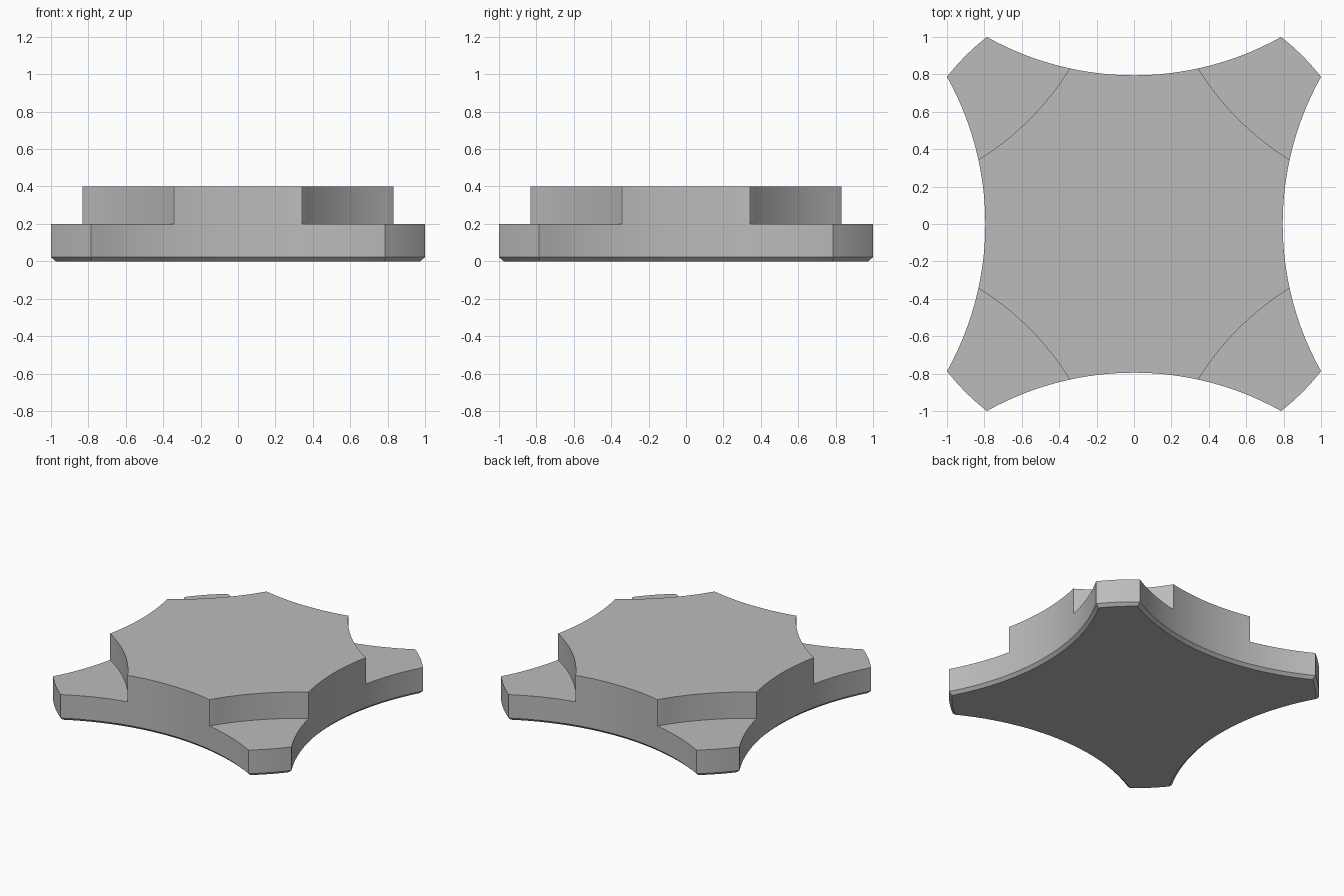
import bpy
import bmesh
from math import cos, sin, hypot, pi, radians
from mathutils import Matrix, Vector

cube = bpy.data.objects.get("Cube")
if cube:
    bpy.data.objects.remove(cube, do_unlink=True)

TIP = 0.787          # half width of each scooped side, at its tips
SIDE_MID = 0.795     # distance of the side's middle from the centre
HEIGHT, STEP = 0.4, 0.2
CHAMFER = 0.022


def arc(a, b, bulge, n):
    """Points from a to b on a circle bulging to the right of a->b."""
    a, b = Vector(a), Vector(b)
    d = (b - a) / 2
    out = Vector((d.y, -d.x)).normalized()
    r = (d.length ** 2 + bulge ** 2) / (2 * abs(bulge))
    s = 1 if bulge > 0 else -1
    centre = (a + b) / 2 + out * (bulge - s * r)
    va = a - centre
    turn = va.angle_signed(b - centre)
    return [centre + Matrix.Rotation(-turn * i / n, 2) @ va for i in range(n + 1)]


def prism(bm, points, z0, z1):
    base = bm.faces.new([bm.verts.new((p.x, p.y, z0)) for p in points])
    ext = bmesh.ops.extrude_face_region(bm, geom=[base], use_keep_orig=True)
    verts = [v for v in ext["geom"] if isinstance(v, bmesh.types.BMVert)]
    bmesh.ops.translate(bm, verts=verts, vec=(0, 0, z1 - z0))


def make_object(name, bm):
    bmesh.ops.recalc_face_normals(bm, faces=bm.faces)
    mesh = bpy.data.meshes.new(name)
    bm.to_mesh(mesh)
    bm.free()
    obj = bpy.data.objects.new(name, mesh)
    bpy.context.collection.objects.link(obj)
    return obj


# Outline: scooped side and rounded tip, repeated four times
quarter = arc((1, -TIP), (1, TIP), SIDE_MID - 1, 32)
quarter += arc((1, TIP), (TIP, 1), hypot(1, TIP) - (1 + TIP) / 2 ** 0.5, 8)[1:-1]
outline = [Matrix.Rotation(k * pi / 2, 2) @ p for k in range(4) for p in quarter]

# Body with a chamfered lower rim
bm = bmesh.new()
prism(bm, outline, 0, HEIGHT)
rim = [e for e in bm.edges if all(v.co.z < 0.001 for v in e.verts)]
bmesh.ops.bevel(bm, geom=rim, offset=CHAMFER, segments=1, affect='EDGES')
body = make_object("stepped_plate", bm)

# Corner steps, cut with curved prisms
edge = arc((0.83, 0.345), (0.345, 0.83), -0.04, 16)
along = (edge[0] - edge[-1]).normalized()
edge = [edge[0] + along * 0.2] + edge + [edge[-1] - along * 0.2]
edge += [Vector((0.5, 1.5)), Vector((1.5, 1.5)), Vector((1.5, 0.5))]
bm = bmesh.new()
for k in range(4):
    prism(bm, [Matrix.Rotation(k * pi / 2, 2) @ p for p in edge], STEP, HEIGHT + 0.2)
cutter = make_object("corner_step_cutter", bm)
cutter.hide_render = True

cut = body.modifiers.new("corner_steps", 'BOOLEAN')
cut.operation = 'DIFFERENCE'
cut.solver = 'EXACT'
cut.object = cutter
bpy.context.view_layer.objects.active = body
body.select_set(True)
bpy.ops.object.modifier_apply(modifier=cut.name)
bpy.data.objects.remove(cutter, do_unlink=True)
bpy.ops.object.shade_smooth_by_angle(angle=radians(20))

# Plain grey finish
grey = bpy.data.materials.new("plain_grey")
grey.use_nodes = True
colour = (0.5, 0.5, 0.5, 1)
grey.diffuse_color = colour
grey.node_tree.nodes["Principled BSDF"].inputs["Base Color"].default_value = colour
body.data.materials.clear()
body.data.materials.append(grey)
